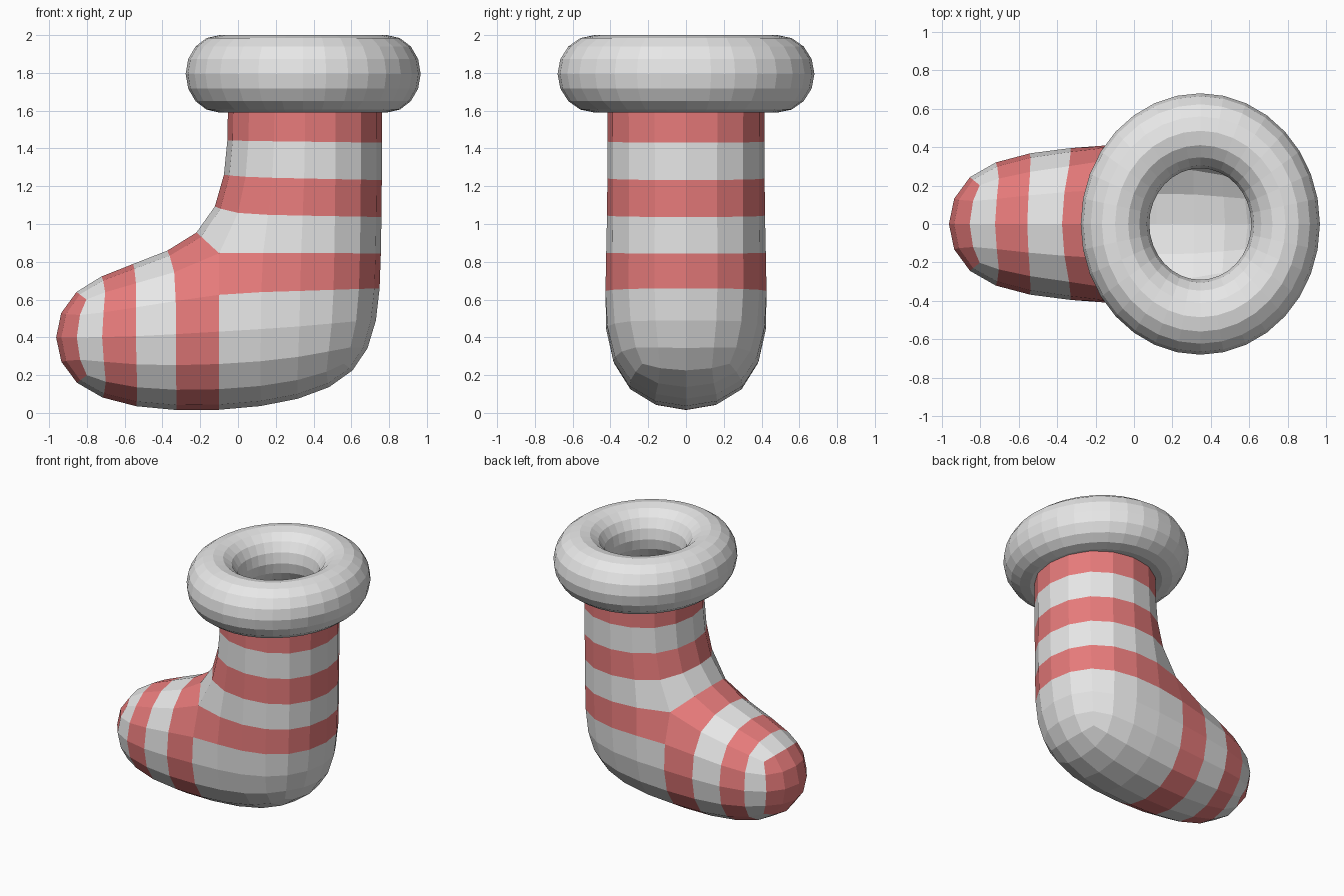
import bpy
import bmesh

cube = bpy.data.objects.get("Cube")
if cube:
    bpy.data.objects.remove(cube, do_unlink=True)


def make_material(name, color):
    mat = bpy.data.materials.new(name)
    mat.use_nodes = True
    mat.diffuse_color = color
    for node in mat.node_tree.nodes:
        if node.type == 'BSDF_PRINCIPLED':
            node.inputs["Base Color"].default_value = color
    return mat


red = make_material("soft red", (0.89, 0.22, 0.22, 1))
white = make_material("wool white", (0.8, 0.8, 0.8, 1))
RED, WHITE = 0, 1

# Side profile of the sock cage: x, z, half width
profile = {
    "leg_back": (0.80, 1.63, 0.455),
    "leg_front": (-0.09, 1.63, 0.455),
    "ankle_back": (0.798, 0.83, 0.45),
    "instep": (-0.094, 0.878, 0.45),
    "heel": (0.767, 0.12, 0.48),
    "arch": (-0.084, -0.068, 0.45),
    "toe_low": (-1.038, 0.034, 0.38),
    "toe_high": (-1.04, 0.763, 0.38),
}
LEG, HEEL, FOOT, TOE = range(4)
side_panels = [
    (LEG, ("leg_back", "leg_front", "instep", "ankle_back")),
    (HEEL, ("ankle_back", "instep", "arch", "heel")),
    (FOOT, ("instep", "toe_high", "toe_low", "arch")),
]
strips = [
    (LEG, "leg_back", "ankle_back"),
    (HEEL, "ankle_back", "heel"),
    (HEEL, "heel", "arch"),
    (FOOT, "arch", "toe_low"),
    (TOE, "toe_low", "toe_high"),
    (FOOT, "toe_high", "instep"),
    (LEG, "instep", "leg_front"),
]

# Cage: mirrored side panels joined by strips, open at the top
bm = bmesh.new()
verts = {}
for name, (x, z, w) in profile.items():
    for side in (-1, 1):
        verts[name, side] = bm.verts.new((x, side * w, z))
for part, names in side_panels:
    for side in (-1, 1):
        bm.faces.new([verts[n, side] for n in names]).material_index = part
for part, a, b in strips:
    loop = [verts[a, -1], verts[b, -1], verts[b, 1], verts[a, 1]]
    bm.faces.new(loop).material_index = part
bmesh.ops.recalc_face_normals(bm, faces=bm.faces[:])
mesh = bpy.data.meshes.new("sock")
bm.to_mesh(mesh)
bm.free()
sock = bpy.data.objects.new("sock", mesh)
bpy.context.collection.objects.link(sock)

# Temporary slots so that each cage part keeps its tag when subdivided
for mat in (red, white, red, white):
    mesh.materials.append(mat)

bpy.ops.object.select_all(action='DESELECT')
bpy.context.view_layer.objects.active = sock
sock.select_set(True)
subsurf = sock.modifiers.new("rounding", 'SUBSURF')
subsurf.levels = subsurf.render_levels = 2
bpy.ops.object.modifier_apply(modifier=subsurf.name)


# Stripes: level bands on the leg, upright bands on the foot, plain heel
def stripe(part, center):
    if part == TOE:
        return RED
    if part == HEEL:
        return RED if center.z > 0.63 else WHITE
    if part == LEG:
        band = sum(center.z > z for z in (1.1, 1.28, 1.465))
        return WHITE if band % 2 == 0 else RED
    band = sum(center.x < x for x in (-0.35, -0.545, -0.71))
    return RED if band % 2 == 0 else WHITE


colors = [stripe(p.material_index, p.center) for p in sock.data.polygons]
sock.data.materials.clear()
sock.data.materials.append(red)
sock.data.materials.append(white)
for poly, color in zip(sock.data.polygons, colors):
    poly.material_index = color
    poly.use_smooth = False

# Thin wall with a plain lining
wall = sock.modifiers.new("wall", 'SOLIDIFY')
wall.thickness = 0.02
wall.offset = -1
wall.material_offset = 1

# Padded cuff
bpy.ops.mesh.primitive_torus_add(
    major_segments=32, minor_segments=16, major_radius=0.485,
    minor_radius=0.195, location=(0.345, 0, 1.795))
cuff = bpy.context.object
cuff.name = "cuff"
cuff.scale = (0.915, 1, 1.05)
cuff.data.materials.append(white)
